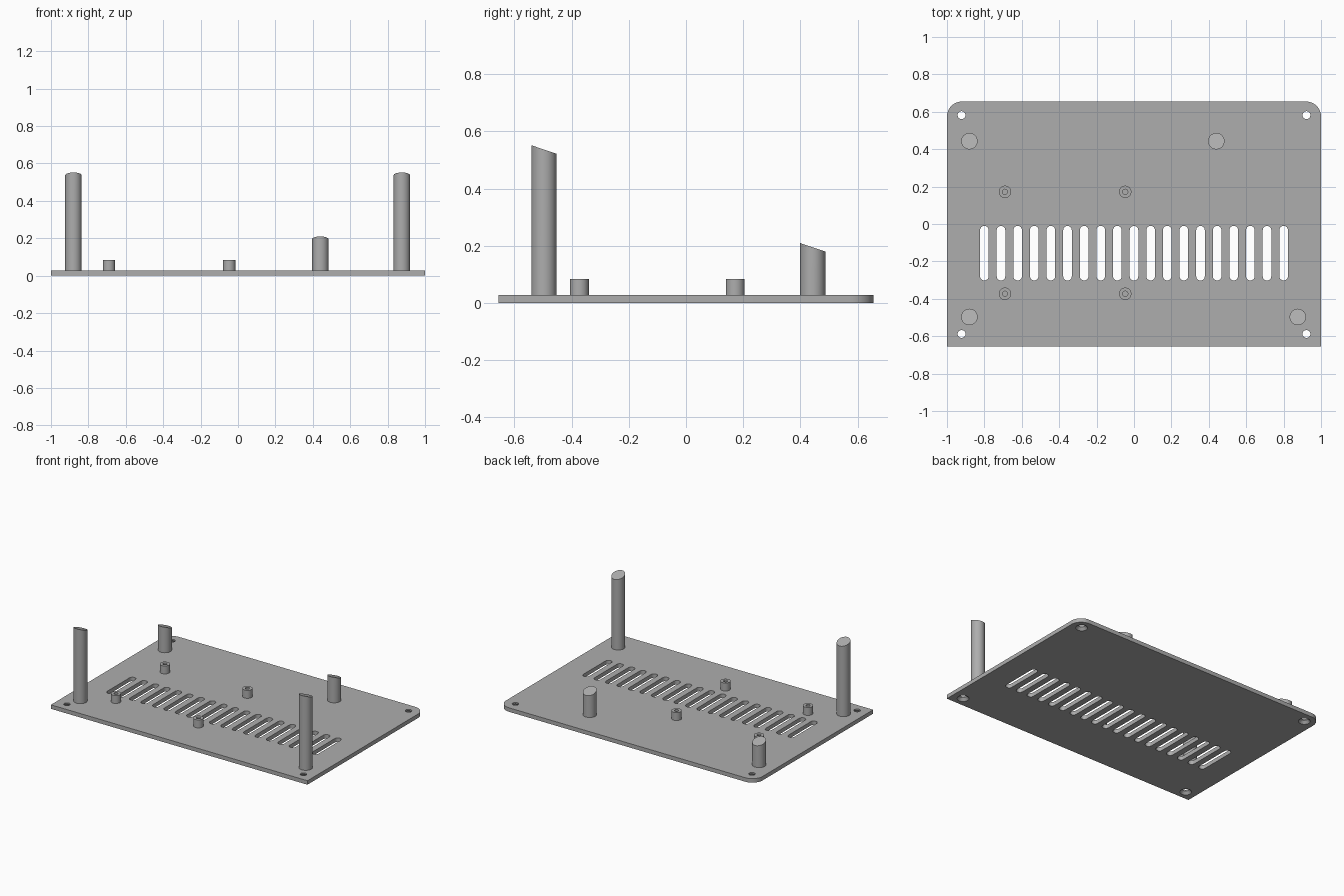
import bpy, bmesh, math
from mathutils import Matrix

old = bpy.data.objects.get("Cube")
if old:
    bpy.data.objects.remove(old, do_unlink=True)

THICK = 0.028
HALF_Y = 0.655

grey = bpy.data.materials.new("plain grey")
grey.use_nodes = True
COLOUR = (0.42, 0.42, 0.42, 1)
grey.diffuse_color = COLOUR
grey.node_tree.nodes["Principled BSDF"].inputs["Base Color"].default_value = COLOUR


def finish(name, bm):
    """Turn a bmesh into a named object with crisp smooth shading."""
    bmesh.ops.recalc_face_normals(bm, faces=bm.faces)
    mesh = bpy.data.meshes.new(name)
    bm.to_mesh(mesh)
    bm.free()
    mesh.materials.append(grey)
    obj = bpy.data.objects.new(name, mesh)
    bpy.context.collection.objects.link(obj)
    shade(obj)
    return obj


def shade(obj):
    bpy.ops.object.select_all(action='DESELECT')
    obj.select_set(True)
    bpy.context.view_layer.objects.active = obj
    bpy.ops.object.shade_smooth_by_angle(angle=math.radians(30))


def arc(cx, cy, r, start, end, steps=12):
    angles = [math.radians(start + (end - start) * i / steps) for i in range(steps + 1)]
    return [(cx + r * math.cos(a), cy + r * math.sin(a)) for a in angles]


def prism(bm, outline, z0, z1):
    """Extrude a flat outline between two heights."""
    face = bm.faces.new([bm.verts.new((x, y, z0)) for x, y in outline])
    out = bmesh.ops.extrude_face_region(bm, geom=[face])
    for v in out["geom"]:
        if isinstance(v, bmesh.types.BMVert):
            v.co.z = z1


def cone(bm, x, y, z0, z1, r0, r1):
    place = Matrix.Translation((x, y, (z0 + z1) / 2))
    return bmesh.ops.create_cone(bm, cap_ends=True, segments=32, radius1=r0,
                                 radius2=r1, depth=z1 - z0, matrix=place)["verts"]


# Base plate with two rounded rear corners
R = 0.08
bm = bmesh.new()
prism(bm, [(-1, -HALF_Y), (1, -HALF_Y)]
      + arc(1 - R, HALF_Y - R, R, 0, 90)
      + arc(R - 1, HALF_Y - R, R, 90, 180), 0, THICK)
plate = finish("base_plate", bm)

# Cutters: a row of vent slots and countersunk screw holes
bm = bmesh.new()
SLOT_R = 0.023
for i in range(19):
    x = -0.8 + i * 1.6 / 18
    prism(bm, arc(x, -0.01 - SLOT_R, SLOT_R, 0, 180)
          + arc(x, -0.302 + SLOT_R, SLOT_R, 180, 360), -0.05, 0.08)
cutters = [finish("vent_cutter", bm)]

bm = bmesh.new()
for x in (-0.922, 0.922):
    for y in (-0.588, 0.582):
        cone(bm, x, y, -0.05, 0.08, 0.021, 0.021)
cutters.append(finish("screw_hole_cutter", bm))

bm = bmesh.new()
for x in (-0.922, 0.922):
    for y in (-0.588, 0.582):
        cone(bm, x, y, -0.01, 0.02, 0.047, 0.02)
cutters.append(finish("countersink_cutter", bm))


def cut(obj, tools):
    """Subtract the cutters, keep the result and drop the cutters."""
    for tool in tools:
        mod = obj.modifiers.new("cut", 'BOOLEAN')
        mod.operation = 'DIFFERENCE'
        mod.solver = 'EXACT'
        mod.object = tool
        bpy.ops.object.select_all(action='DESELECT')
        bpy.context.view_layer.objects.active = obj
        obj.select_set(True)
        bpy.ops.object.modifier_apply(modifier=mod.name)
        bpy.data.objects.remove(tool, do_unlink=True)
    shade(obj)


cut(plate, cutters)

# Support posts with tops sloping down toward the rear
POST_R = 0.044
SLOPE = 0.34
for name, x, y, height in (("front_right_post", -0.88, -0.497, 0.537),
                           ("front_left_post", 0.876, -0.497, 0.537),
                           ("rear_right_post", -0.88, 0.443, 0.195),
                           ("rear_left_post", 0.44, 0.443, 0.195)):
    bm = bmesh.new()
    for v in cone(bm, x, y, THICK, height, POST_R, POST_R):
        if v.co.z > THICK + 0.01:
            v.co.z -= SLOPE * (v.co.y - y)
    finish(name, bm)

# Board standoffs: short tubes with a blind screw hole
for x, side in ((-0.69, "right"), (-0.047, "left")):
    for y, end in ((-0.373, "front"), (0.172, "rear")):
        bm = bmesh.new()
        cone(bm, x, y, THICK, 0.084, 0.033, 0.033)
        top = max(bm.faces, key=lambda f: f.calc_center_median().z)
        bmesh.ops.inset_region(bm, faces=[top], thickness=0.019, use_even_offset=True)
        hole = bmesh.ops.extrude_face_region(bm, geom=[top])
        for v in hole["geom"]:
            if isinstance(v, bmesh.types.BMVert):
                v.co.z = THICK + 0.002
        bmesh.ops.delete(bm, geom=[top] if top.is_valid else [], context='FACES_ONLY')
        finish(f"{end}_{side}_standoff", bm)
